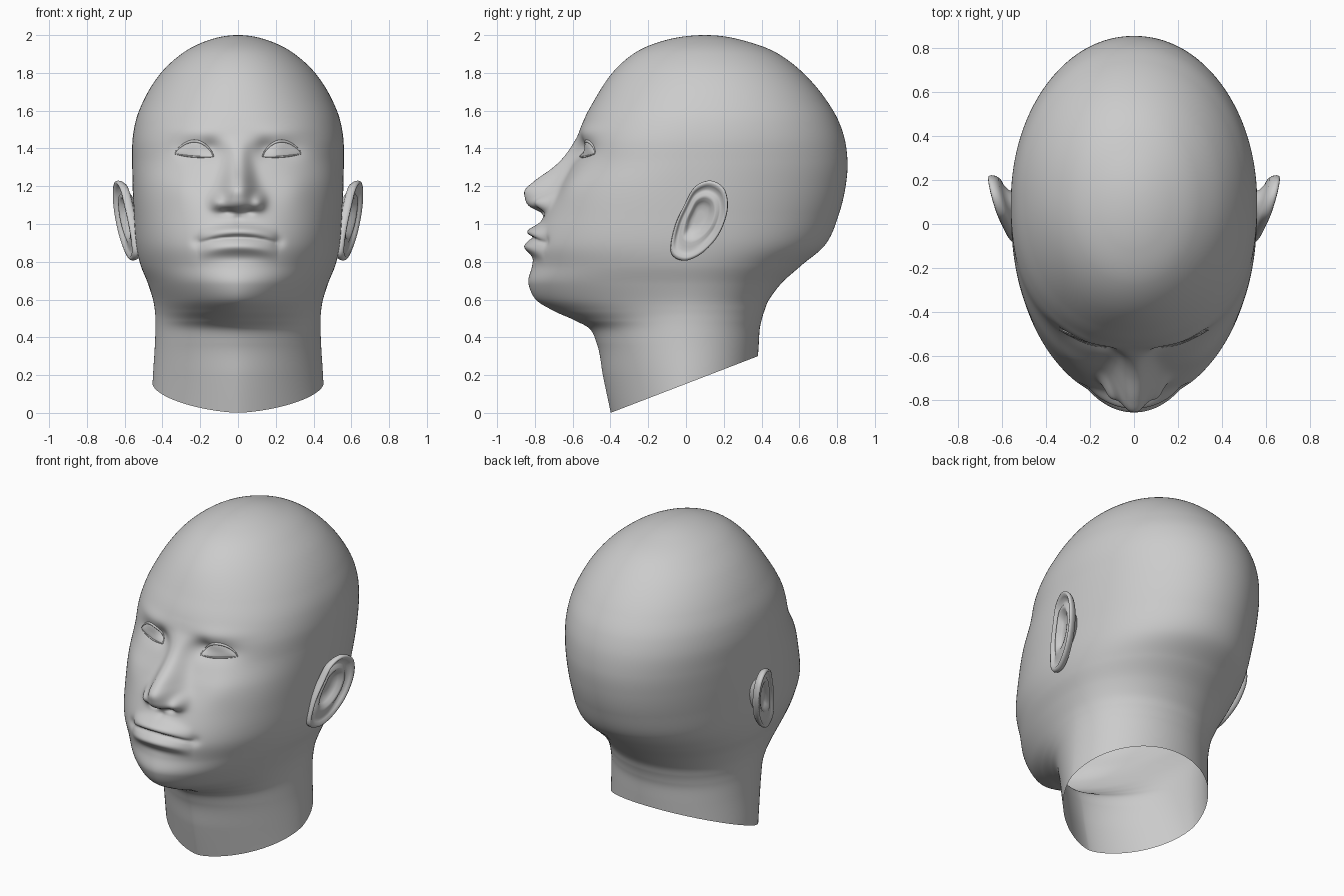
import bpy, bmesh, math
from mathutils import Vector
from mathutils.bvhtree import BVHTree

if "Cube" in bpy.data.objects:
    bpy.data.objects.remove(bpy.data.objects["Cube"])

grey = bpy.data.materials.new("matte_grey")
grey.use_nodes = True
colour = (0.6, 0.6, 0.6, 1)
grey.diffuse_color = colour
shader = next(n for n in grey.node_tree.nodes if n.type == 'BSDF_PRINCIPLED')
shader.inputs["Base Color"].default_value = colour
shader.inputs["Roughness"].default_value = 0.6


def hermite(keys, t):
    """Smooth interpolation of (position, values) keys."""
    last = len(keys) - 1
    t = min(max(t, keys[0][0]), keys[last][0])
    i = next((k for k in range(last) if t <= keys[k + 1][0]), last - 1)

    def chord(k):
        (a, p), (b, q) = keys[k], keys[k + 1]
        return b - a, [(w - v) / (b - a) for v, w in zip(p, q)]

    def slope(k):
        (h, p), (g, q) = chord(max(k - 1, 0)), chord(min(k, last - 1))
        return [(v * g + w * h) / (h + g) for v, w in zip(p, q)]
    span = keys[i + 1][0] - keys[i][0]
    s = (t - keys[i][0]) / span
    ease = s * s * (3 - 2 * s)
    out = s * (1 - s) ** 2 * span
    back = s * s * (s - 1) * span
    return [p + (q - p) * ease + m * out + n * back for p, q, m, n in
            zip(keys[i][1], keys[i + 1][1], slope(i), slope(i + 1))]


def grid_object(name, rows, closed):
    """Skin a list of equally long point rows into a smooth mesh."""
    bm = bmesh.new()
    grid = [[bm.verts.new(p) for p in row] for row in rows]
    count = len(rows[0])
    for a, b in zip(grid, grid[1:]):
        for k in range(count if closed else count - 1):
            j = (k + 1) % count
            bm.faces.new((a[k], a[j], b[j], b[k]))
    bmesh.ops.remove_doubles(bm, verts=bm.verts, dist=0.00005)
    bmesh.ops.recalc_face_normals(bm, faces=bm.faces)
    mesh = bpy.data.meshes.new(name)
    bm.to_mesh(mesh)
    bm.free()
    mesh.shade_smooth()
    mesh.materials.append(grey)
    obj = bpy.data.objects.new(name, mesh)
    bpy.context.collection.objects.link(obj)
    return obj


# Head and neck sections: height, front, back, half width, widest y, front roundness
sections = [
    (-.06, -.385, .37, .46, 0, 1.55),
    (.2, -.44, .375, .45, 0, 1.65),
    (.36, -.47, .385, .44, 0, 1.75),
    (.44, -.505, .39, .437, 0, 1.75),
    (.49, -.59, .4, .437, 0, 1.68),
    (.54, -.7, .415, .44, 0, 1.65),
    (.6, -.795, .44, .45, 0, 1.7),
    (.68, -.833, .5, .475, 0, 1.83),
    (.78, -.815, .61, .515, 0, 1.97),
    (.89, -.81, .737, .54, 0, 2.08),
    (1.06, -.745, .812, .552, .02, 2.22),
    (1.2, -.67, .845, .558, .05, 2.35),
    (1.33, -.6, .855, .56, .08, 2.35),
    (1.45, -.572, .84, .558, .1, 2.3),
    (1.54, -.545, .81, .543, .11, 2.2),
    (1.66, -.483, .74, .497, .12, 2.1),
    (1.8, -.39, .62, .408, .12, 2),
    (1.9, -.28, .49, .3, .11, 2),
    (1.97, -.12, .31, .165, .1, 2),
    (2, .1, .1, 0, .1, 2),
    (1.97, .31, -.12, -.165, .1, 2),
]
section_keys = [(0, sections[0])]
for a, b in zip(sections, sections[1:]):
    section_keys.append((section_keys[-1][0] + math.dist(a[:4], b[:4]), b))
crown = section_keys[-2][0]

# Nose: protrusion and half width by height
nose = [(1.03, (0, .1)), (1.06, (.025, .1)), (1.09, (.095, .1)),
        (1.14, (.15, .095)), (1.18, (.172, .086)), (1.225, (.15, .076)),
        (1.3, (.09, .066)), (1.395, (.034, .06)), (1.46, (.008, .07)),
        (1.54, (0, .08))]

# Soft face forms: x, z, amount, spread in x, spread in z
forms = [
    (.112, 1.115, .045, .034, .04),    # nostril wing
    (.055, 1.065, -.025, .03, .018),   # nostril
    (.14, 1.4, -.026, .05, .05),       # inner eye socket
    (.23, 1.39, -.03, .11, .055),      # eye socket
    (.22, 1.49, .01, .14, .04),        # brow
    (.31, 1.19, .012, .1, .09),        # cheekbone
    (0, 1.03, -.006, .02, .03),        # philtrum
    (.215, .905, -.014, .03, .03),     # mouth corner
    (0, .815, -.004, .12, .025),       # fold above the chin
]


def bell(v, spread):
    return math.exp(-(v / spread) ** 2)


def relief(x, z):
    """Forward push of the face at a point."""
    x = abs(x)
    push, width = hermite(nose, z)
    push *= math.exp(-(x / width) ** 2.4)
    push += sum(f[2] * bell(x - f[0], f[3]) * bell(z - f[1], f[4]) for f in forms)
    # Lips taper to the mouth corners
    taper = max(0, 1 - (x / .21) ** 2)
    mouth = .93 - .7 * x * x
    push += taper * (.052 * bell(z - mouth - .033, .033)
                     + .045 * bell(z - mouth + .047, .038))
    push -= .017 * taper ** .4 * bell(z - mouth, .01)
    return push


AROUND, STEPS = 240, 330
rows = []
for r in range(STEPS + 1):
    z, front, back, half, mid, power = hermite(section_keys, crown * r / STEPS)
    row = []
    for k in range(AROUND):
        u = 2 * math.pi * k / AROUND
        a = u - .5 * math.sin(u)       # more points on the face
        s, c = math.sin(a), math.cos(a)
        e = 2 / (power if c > 0 else 2.05)
        x = half * math.copysign(abs(s) ** e, s)
        y = mid + ((front if c > 0 else back) - mid) * abs(c) ** e
        if y < -.2 and .7 < z < 1.7:
            y -= relief(x, z)
        row.append((x, y, z))
    rows.append(row)
head = grid_object("head_and_neck", rows, True)

# Slanted open cut at the base of the neck
bm = bmesh.new()
bm.from_mesh(head.data)
bmesh.ops.bisect_plane(bm, geom=bm.verts[:] + bm.edges[:] + bm.faces[:],
                       plane_co=(0, -.4, 0), plane_no=(0, -.3, .78), clear_inner=True)
skin = BVHTree.FromBMesh(bm)
bm.to_mesh(head.data)
bm.free()


def eye_point(side, u, v, lift):
    """u runs from inner to outer corner, v from lower to upper lid."""
    arch = max(0, math.sin(math.pi * u ** .9)) ** .75
    x = side * (.13 + .205 * u)
    z = 1.358 + .014 * u + arch * (-.009 + .083 * v)
    hit = skin.ray_cast(Vector((x, -2, z)), Vector((0, 1, 0)))[0]
    return Vector((x, hit.y - lift, z))


def eyelid(name, side, v, radius):
    curve = bpy.data.curves.new(name, 'CURVE')
    curve.dimensions = '3D'
    curve.bevel_depth = radius
    curve.bevel_resolution = 3
    curve.use_fill_caps = True
    spline = curve.splines.new('POLY')
    spline.points.add(24)
    for k, point in enumerate(spline.points):
        point.co = (*eye_point(side, k / 24, v, .001), 1)
        point.radius = .4 + .6 * math.sin(math.pi * k / 24)
    curve.materials.append(grey)
    bpy.context.collection.objects.link(bpy.data.objects.new(name, curve))


# Ear outline as (y, z), and its layers as (scale, outward offset)
ear_outline = [(.127, 1.23), (.2, 1.19), (.222, 1.1), (.2, 1), (.15, .91), (.07, .835),
               (-.015, .806), (-.08, .85), (-.062, .98), (-.01, 1.1), (.045, 1.195)]
ear_layers = [(.45, -.1), (.56, -.06), (.75, -.04), (.92, -.034), (.98, -.02), (1, -.004),
              (.98, .009), (.92, .012), (.85, 0), (.77, -.016), (.69, -.014), (.6, 0),
              (.51, -.004), (.42, -.024), (.3, -.036), (.15, -.038), (0, -.038)]
n = len(ear_outline)
ear_keys = [(i, ear_outline[i % n]) for i in range(-2, n + 3)]


def ear(name, side):
    rows = []
    for layer, (scale, offset) in enumerate(ear_layers):
        row = []
        for k in range(72):
            y, z = hermite(ear_keys, n * k / 72)
            y, z = .07 + (y - .07) * scale, 1.04 + (z - 1.04) * scale
            # The lobe stays plump on its outer side
            hollow = min(1, max(.15, (z - .86) / .1)) if layer > 7 else 1
            x = .545 + .27 * (y + .06) + .1 * (z - .8) + offset * hollow
            row.append((side * x, y, z))
        rows.append(row)
    grid_object(name, rows, True)


for label, side in (("left", 1), ("right", -1)):
    ear(label + "_ear", side)
    ball = []
    for i in range(29):
        u = i / 28
        ball.append([eye_point(side, u, j / 12, .001 + .016 * abs(
            math.sin(math.pi * u) * math.sin(math.pi * j / 12)) ** .7) for j in range(13)])
    eyeball = grid_object(label + "_eye", ball, False)
    # Open patches face forward
    if sum(p.normal.y for p in eyeball.data.polygons) > 0:
        eyeball.data.flip_normals()
    eyelid(label + "_upper_eyelid", side, 1, .008)
    eyelid(label + "_lower_eyelid", side, 0, .005)
